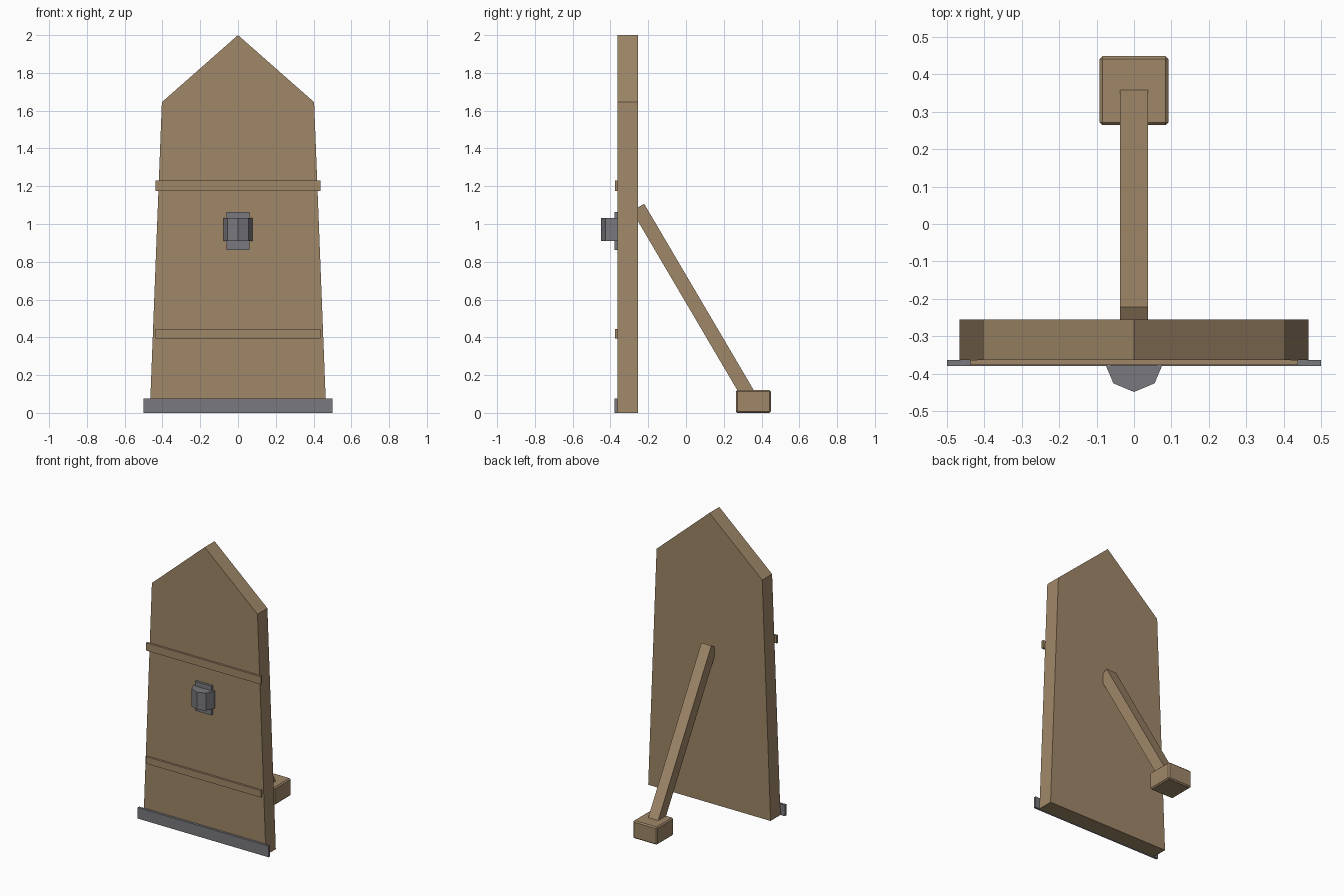
import bpy
import bmesh
from mathutils import Vector

cube = bpy.data.objects.get("Cube")
if cube:
    bpy.data.objects.remove(cube, do_unlink=True)


def material(name, color):
    m = bpy.data.materials.new(name)
    m.use_nodes = True
    m.diffuse_color = (*color, 1)
    m.node_tree.nodes["Principled BSDF"].inputs["Base Color"].default_value = (*color, 1)
    return m


WOOD = material("brown wood", (0.35, 0.245, 0.14))
IRON = material("grey iron", (0.19, 0.19, 0.21))


def prism(name, outline, offset, mat):
    """Extrude a closed 3D outline along an offset vector."""
    bm = bmesh.new()
    face = bm.faces.new([bm.verts.new(p) for p in outline])
    ext = bmesh.ops.extrude_face_region(bm, geom=[face])
    new = [v for v in ext["geom"] if isinstance(v, bmesh.types.BMVert)]
    bmesh.ops.translate(bm, verts=new, vec=Vector(offset))
    bmesh.ops.recalc_face_normals(bm, faces=bm.faces)
    mesh = bpy.data.meshes.new(name)
    bm.to_mesh(mesh)
    bm.free()
    mesh.materials.append(mat)
    obj = bpy.data.objects.new(name, mesh)
    bpy.context.collection.objects.link(obj)
    return obj


def box(name, x, y, z, mat):
    """Box centred on x, from a half width and y and z ranges."""
    outline = [(-x, y[0], z[0]), (x, y[0], z[0]), (x, y[0], z[1]), (-x, y[0], z[1])]
    return prism(name, outline, (0, y[1] - y[0], 0), mat)


FRONT, BACK = -0.363, -0.255

# Tapered board with a pointed top
half = [(0.467, 0), (0.403, 1.645)]
shape = half + [(0, 2)] + [(-x, z) for x, z in reversed(half)]
prism("board", [(x, FRONT, z) for x, z in shape], (0, BACK - FRONT, 0), WOOD)

# Cross straps and iron bottom edge
box("upper_strap", 0.438, (-0.377, FRONT), (1.175, 1.229), WOOD)
box("lower_strap", 0.438, (-0.377, FRONT), (0.395, 0.443), WOOD)
box("bottom_edge", 0.5, (-0.379, FRONT), (0, 0.077), IRON)

# Faceted boss on its mounting plate
box("boss_plate", 0.062, (-0.379, FRONT), (0.862, 1.064), IRON)
side = [(0.078, FRONT), (0.075, -0.379), (0.055, -0.426)]
profile = side + [(0, -0.449)] + [(-x, y) for x, y in reversed(side)]
prism("boss", [(x, y, 0.911) for x, y in profile], (0, 0, 0.121), IRON)

# Leaning prop, square in section
top = Vector((0, -0.254, 1.088))
along = Vector((0, 0.507, -0.862)).normalized()
across = Vector((0, -along.z, along.y)) * 0.0375
wide = Vector((0.038, 0, 0))
corners = [top - wide - across, top + wide - across, top + wide + across, top - wide + across]
prism("prop", corners, along * 1.19, WOOD)

# Foot block with chamfered edges
foot = box("foot_block", 0.092, (0.264, 0.449), (0, 0.122), WOOD)
bevel = foot.modifiers.new("chamfer", "BEVEL")
bevel.width = 0.008
bevel.segments = 1
